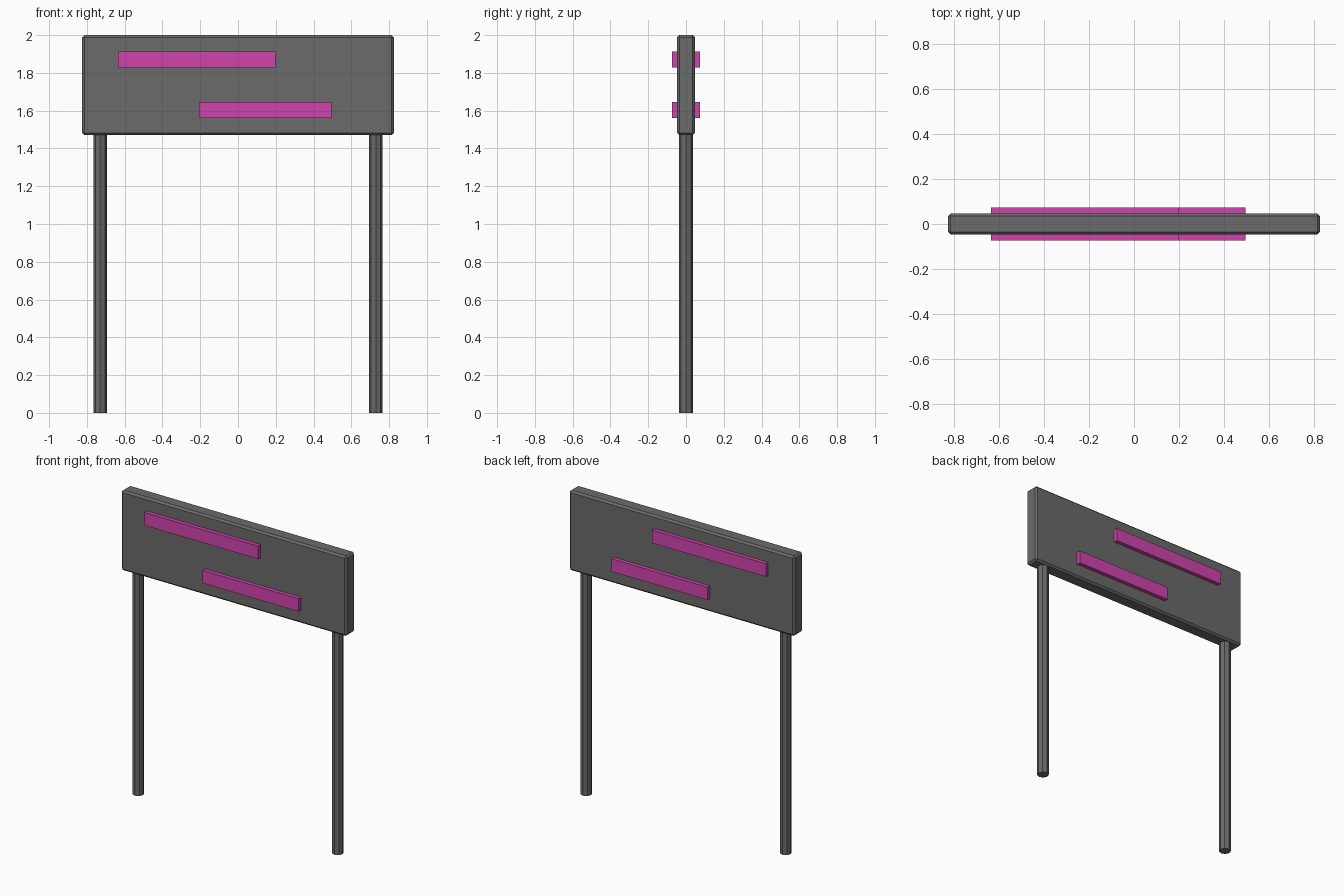
import bpy, bmesh, math
from mathutils import Matrix

if "Cube" in bpy.data.objects:
    bpy.data.objects.remove(bpy.data.objects["Cube"])


def material(name, rgb):
    m = bpy.data.materials.new(name)
    m.diffuse_color = (*rgb, 1.0)
    m.use_nodes = True
    m.node_tree.nodes["Principled BSDF"].inputs["Base Color"].default_value = m.diffuse_color
    return m


GREY = material("dark grey", (0.145, 0.145, 0.15))
PINK = material("magenta", (0.63, 0.06, 0.42))


def finish(name, bm, mat):
    mesh = bpy.data.meshes.new(name)
    bm.to_mesh(mesh)
    bm.free()
    mesh.materials.append(mat)
    ob = bpy.data.objects.new(name, mesh)
    bpy.context.collection.objects.link(ob)
    return ob


def box(name, x0, x1, y0, y1, z0, z1, mat, chamfer=0.0):
    bm = bmesh.new()
    centre = Matrix.Translation(((x0 + x1) / 2, (y0 + y1) / 2, (z0 + z1) / 2))
    size = Matrix.Diagonal((x1 - x0, y1 - y0, z1 - z0, 1))
    bmesh.ops.create_cube(bm, size=1, matrix=centre @ size)
    if chamfer:
        bmesh.ops.bevel(bm, geom=bm.edges[:], offset=chamfer,
                        segments=1, affect='EDGES')
    return finish(name, bm, mat)


# Chamfered sign board
box("board", -0.825, 0.825, -0.047, 0.047, 1.47, 2.0, GREY, 0.012)

# Raised bars, running through the board and showing on both faces
box("upper_bar", -0.635, 0.198, -0.073, 0.073, 1.828, 1.914, PINK)
box("lower_bar", -0.207, 0.495, -0.073, 0.073, 1.56, 1.645, PINK)

# Eight-sided posts
POST_TOP = 1.48
for side, x in (("left", -0.73), ("right", 0.73)):
    bm = bmesh.new()
    bmesh.ops.create_cone(bm, cap_ends=True, segments=8, radius1=0.036,
                          radius2=0.036, depth=POST_TOP,
                          matrix=Matrix.Translation((x, 0, POST_TOP / 2)))
    finish(side + "_post", bm, GREY)
